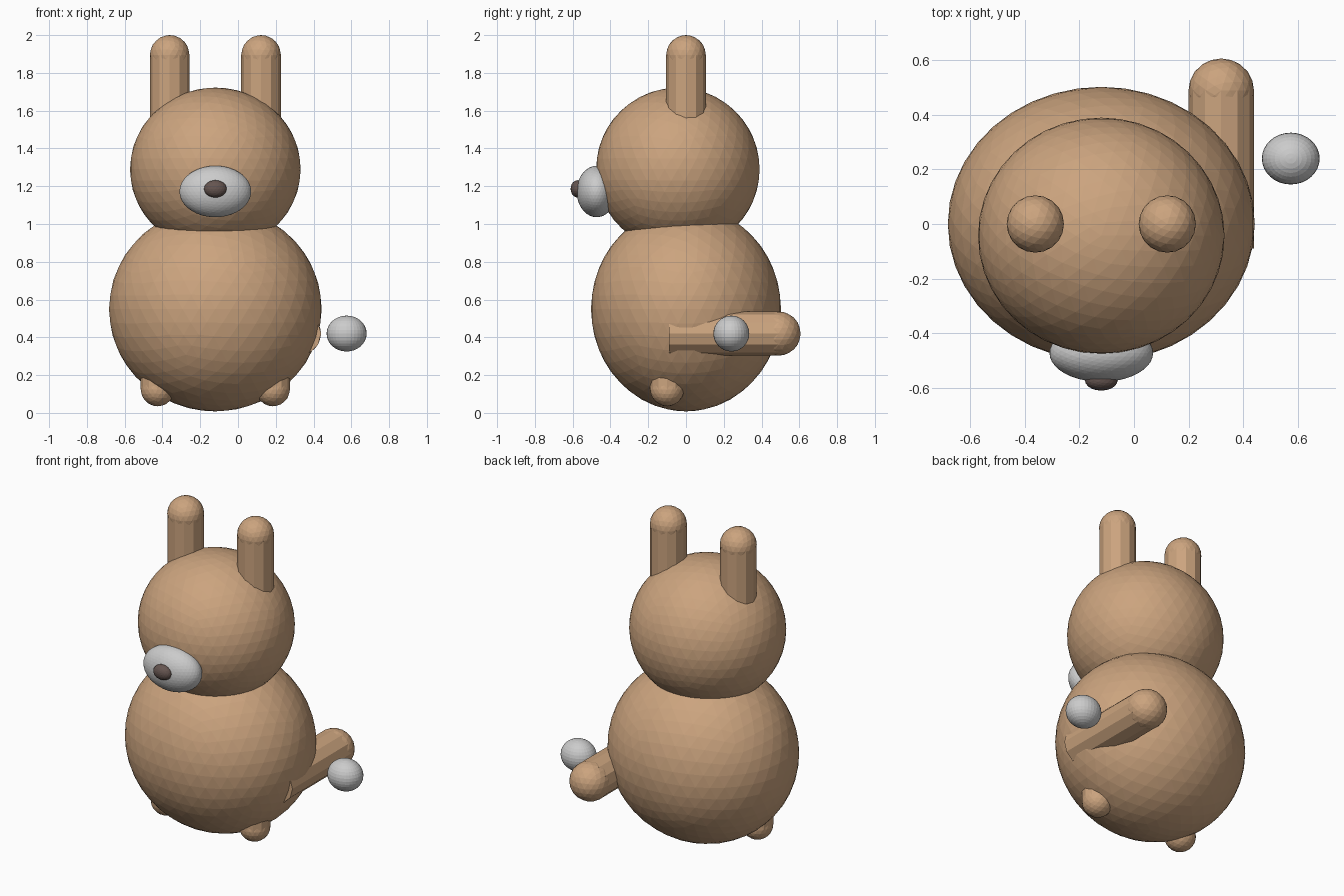
import bpy
from mathutils import Matrix, Vector

if "Cube" in bpy.data.objects:
    bpy.data.objects.remove(bpy.data.objects["Cube"])

CX = -0.12  # the figure's own symmetry plane


def colour(name, rgb):
    m = bpy.data.materials.new(name)
    m.diffuse_color = (*rgb, 1)
    m.use_nodes = True
    m.node_tree.nodes["Principled BSDF"].inputs["Base Color"].default_value = m.diffuse_color
    return m


TAN = colour("tan", (0.60, 0.37, 0.21))
DARK = colour("dark", (0.13, 0.09, 0.08))


def finish(name, mat):
    ob = bpy.context.object
    ob.name = name
    if mat:
        ob.data.materials.append(mat)
    return ob


def ellipsoid(name, loc, radii, mat=None, subdiv=4):
    bpy.ops.mesh.primitive_ico_sphere_add(subdivisions=subdiv, radius=1, location=loc)
    ob = finish(name, mat)
    ob.data.transform(Matrix.Diagonal((*radii, 1)))
    return ob


def limb(name, start, end, rx, r, mat):
    """Straight 12-sided rod with a ball at its far end, radius rx along x."""
    a, b = Vector(start), Vector(end)
    d = b - a
    bpy.ops.mesh.primitive_cylinder_add(vertices=12, radius=1, depth=d.length,
                                        location=(a + b) / 2)
    rod = finish(name, mat)
    rod.data.transform(d.to_track_quat('Z', 'Y').to_matrix().to_4x4())
    # thickness across the rod, length untouched
    axis = max(range(3), key=lambda i: abs(d[i]))
    s = [rx, r, r]
    s[axis] = 1
    rod.data.transform(Matrix.Diagonal((*s, 1)))
    ellipsoid(name + "_tip", end, (rx, r, r), mat, 3)


# Body and head
ellipsoid("body", (CX, 0, 0.55), (0.563, 0.503, 0.542), TAN)
ellipsoid("head", (CX, -0.043, 1.29), (0.452, 0.433, 0.432), TAN)

# Muzzle and nose
ellipsoid("muzzle", (CX, -0.473, 1.172), (0.19, 0.106, 0.136))
ellipsoid("nose", (CX, -0.573, 1.186), (0.06, 0.038, 0.046), DARK, 3)

# Ears and feet, one pair each
for side, s in (("left", -1), ("right", 1)):
    x = CX + s * 0.242
    limb(side + "_ear", (x, 0, 1.45), (x, 0, 1.895), 0.105, 0.105, TAN)
    x = CX + s * 0.305
    limb(side + "_foot", (x, -0.1, 0.35), (x, -0.1, 0.125), 0.09, 0.09, TAN)

# Side arm pointing back, and the loose ball beside it
limb("arm", (0.32, -0.09, 0.42), (0.32, 0.49, 0.42), 0.12, 0.117, TAN)
bpy.ops.mesh.primitive_uv_sphere_add(segments=32, ring_count=16, radius=1,
                                     location=(0.575, 0.24, 0.42))
finish("ball", None).data.transform(Matrix.Diagonal((0.106, 0.095, 0.095, 1)))
